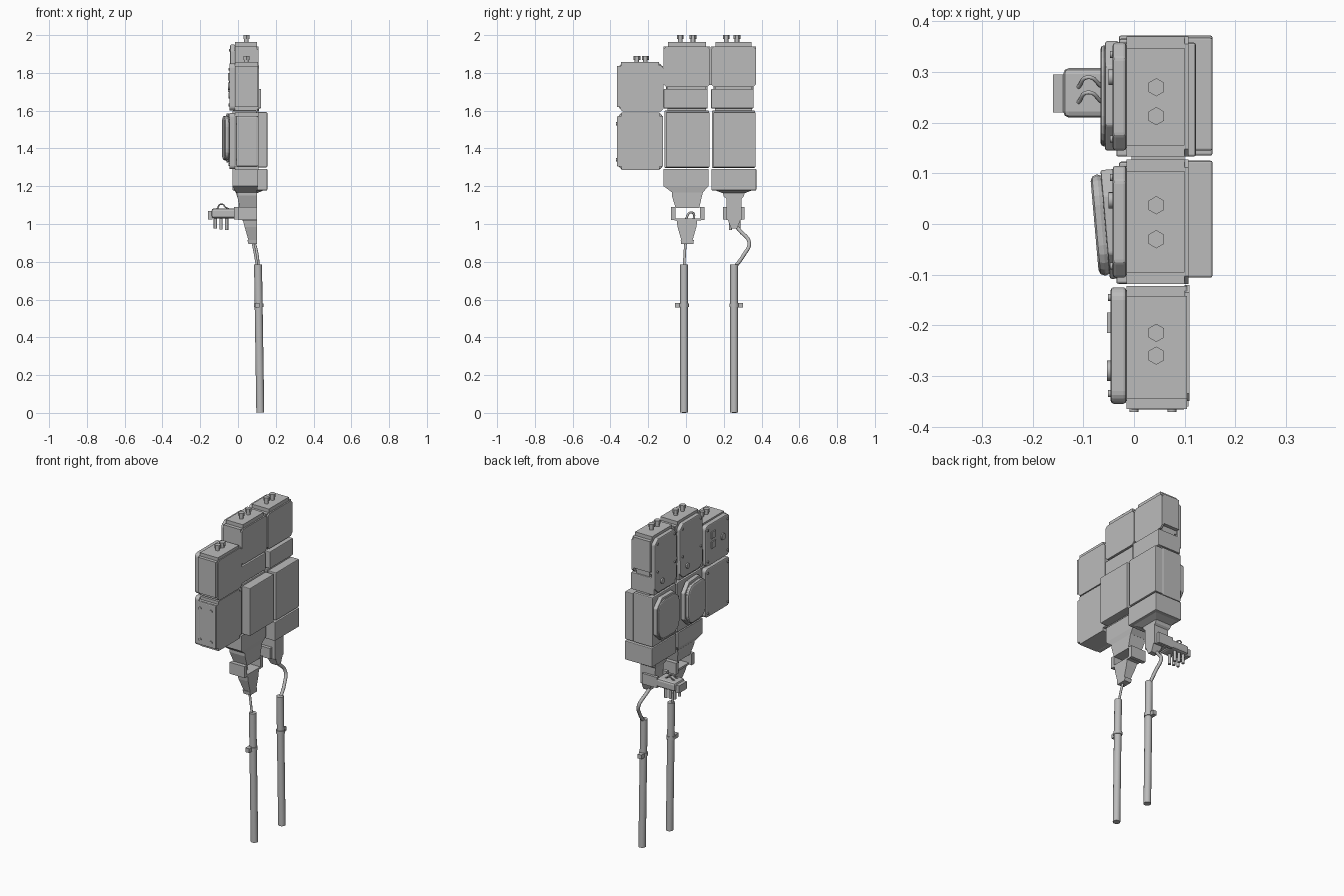
import bpy, bmesh, math
from mathutils import Vector, Matrix

cube = bpy.data.objects.get("Cube")
if cube:
    bpy.data.objects.remove(cube, do_unlink=True)

grey = bpy.data.materials.new("plain grey")
grey.use_nodes = True
tone = (0.5, 0.5, 0.5, 1)
grey.diffuse_color = tone
grey.node_tree.nodes["Principled BSDF"].inputs["Base Color"].default_value = tone


def finish(name, bm, bevel=0):
    bmesh.ops.recalc_face_normals(bm, faces=bm.faces)
    mesh = bpy.data.meshes.new(name)
    bm.to_mesh(mesh)
    bm.free()
    mesh.materials.append(grey)
    obj = bpy.data.objects.new(name, mesh)
    bpy.context.collection.objects.link(obj)
    if bevel:
        mod = obj.modifiers.new("edge bevel", "BEVEL")
        mod.width, mod.segments, mod.limit_method = bevel, 2, "ANGLE"
    return obj


def outline(y0, y1, z0, z1, cut=0, style="chamfer"):
    """Rectangle in y and z whose corners are chamfered, stepped or round."""
    if not cut:
        return [(y0, z0), (y1, z0), (y1, z1), (y0, z1)]
    steps = 5 if style == "round" else 1
    pts = []
    corners = [(y0, z0, 1, 1), (y1, z0, -1, 1), (y1, z1, -1, -1), (y0, z1, 1, -1)]
    for i, (y, z, sy, sz) in enumerate(corners):
        cy, cz = y + sy * cut, z + sz * cut
        start = math.pi * (1 + i / 2)
        arc = [start + math.pi / 2 * k / steps for k in range(steps + 1)]
        run = [(cy + cut * math.cos(a), cz + cut * math.sin(a)) for a in arc]
        if style == "step":
            run.insert(1, (cy, cz))
        pts += run
    return pts


def slab(name, x0, x1, pts, bevel=0):
    """Outline in y and z pushed along x."""
    bm = bmesh.new()
    face = bm.faces.new([bm.verts.new((x0, y, z)) for y, z in pts])
    new = bmesh.ops.extrude_face_region(bm, geom=[face])["geom"]
    verts = [v for v in new if isinstance(v, bmesh.types.BMVert)]
    bmesh.ops.translate(bm, verts=verts, vec=(x1 - x0, 0, 0))
    return finish(name, bm, bevel)


def box(name, x0, x1, y0, y1, z0, z1, bevel=0):
    return slab(name, x0, x1, outline(y0, y1, z0, z1), bevel)


def loft(name, *rings):
    """Rectangles (x0, x1, y0, y1, z) joined from top to bottom."""
    bm = bmesh.new()
    loops = [[bm.verts.new(p) for p in ((a, c, z), (b, c, z), (b, d, z), (a, d, z))]
             for a, b, c, d, z in rings]
    for up, low in zip(loops, loops[1:]):
        for i in range(4):
            j = (i + 1) % 4
            bm.faces.new((up[i], up[j], low[j], low[i]))
    bm.faces.new(loops[0])
    bm.faces.new(loops[-1])
    return finish(name, bm)


def rod(name, p, q, radius, sides=16):
    p, q = Vector(p), Vector(q)
    d = q - p
    turn = Vector((0, 0, 1)).rotation_difference(d).to_matrix().to_4x4()
    bm = bmesh.new()
    bmesh.ops.create_cone(bm, cap_ends=True, segments=sides, radius1=radius, radius2=radius,
                          depth=d.length, matrix=Matrix.Translation((p + q) / 2) @ turn)
    obj = finish(name, bm)
    if sides > 6:
        for f in obj.data.polygons:
            f.use_smooth = len(f.vertices) == 4
    return obj


def cable(name, points, radius):
    curve = bpy.data.curves.new(name, "CURVE")
    curve.dimensions, curve.bevel_depth = "3D", radius
    curve.bevel_resolution, curve.resolution_u, curve.use_fill_caps = 2, 6, True
    s = curve.splines.new("BEZIER")
    s.bezier_points.add(len(points) - 1)
    for b, p in zip(s.bezier_points, points):
        b.co = p
        b.handle_left_type = b.handle_right_type = "AUTO"
    curve.materials.append(grey)
    bpy.context.collection.objects.link(bpy.data.objects.new(name, curve))


def bolts(name, z, ys):
    for y in ys:
        rod(name + "_neck", (0.044, y, z - 0.01), (0.044, y, z + 0.02), 0.012)
        rod(name + "_head", (0.044, y, z + 0.012), (0.044, y, z + 0.033), 0.018, 6)


def screws(name, x, y0, y1, z0, z1):
    for y in (y0, y1):
        for z in (z0, z1):
            rod(name, (x, y, z), (x - 0.005, y, z), 0.007, 10)


# Short column: upper and lower cases with covers
slab("short_upper_case", -0.015, 0.105, outline(-0.365, -0.122, 1.6, 1.857, 0.02, "step"))
slab("short_upper_rim", 0.1, 0.11, outline(-0.35, -0.12, 1.595, 1.84, 0.015))
slab("short_upper_cover", -0.046, -0.015, outline(-0.355, -0.125, 1.6, 1.85, 0.025, "round"), 0.006)
slab("short_lower_case", -0.015, 0.108, outline(-0.36, -0.122, 1.287, 1.59, 0.018, "step"))
slab("short_lower_cover", -0.046, -0.015, outline(-0.355, -0.125, 1.29, 1.587, 0.02, "round"), 0.006)
box("short_end_door", -0.01, 0.104, -0.366, -0.345, 1.305, 1.57, 0.006)
for x in (0, 0.075):
    for z in (1.34, 1.53):
        rod("door_screw", (x, -0.36, z), (x, -0.371, z), 0.009, 10)
screws("upper_cover_screw", -0.046, -0.335, -0.145, 1.63, 1.82)
screws("lower_cover_screw", -0.046, -0.335, -0.145, 1.315, 1.56)
for z in (1.7, 1.76):
    box("small_socket", -0.053, -0.046, -0.215, -0.175, z, z + 0.04)
rod("cover_button", (-0.044, -0.29, 1.73), (-0.053, -0.29, 1.73), 0.02)
bolts("short_bolt", 1.857, (-0.215, -0.26))

# Two tall columns: cap case, narrow band, main case and outer panel
for tag, y0, y1 in (("middle", -0.118, 0.127), ("rear", 0.133, 0.37)):
    slab(tag + "_cap_case", -0.015, 0.1, outline(y0, y1, 1.73, 1.963, 0.022, "step"))
    slab(tag + "_cap_rim", 0.095, 0.108, outline(y0, y1, 1.725, 1.94, 0.015))
    slab(tag + "_cap_cover", -0.042, -0.015,
         outline(y0 + 0.012, y1 - 0.012, 1.62, 1.95, 0.03), 0.006)
    screws(tag + "_cap_screw", -0.042, y0 + 0.035, y1 - 0.035, 1.75, 1.92)
    rod(tag + "_cap_button", (-0.04, y1 - 0.08, 1.68), (-0.05, y1 - 0.08, 1.68), 0.016)
    box(tag + "_band", -0.035, 0.122 if tag == "rear" else 0.108, y0, y1 - 0.012, 1.612, 1.715, 0.004)
    box(tag + "_band_core", 0, 0.09, y0 + 0.02, y1 - 0.02, 1.57, 1.75)
    box(tag + "_main_case", -0.03, 0.1, y0 + 0.004, y1 - 0.004, 1.297, 1.6, 0.005)
    box(tag + "_outer_panel", 0.1, 0.155, y0 + 0.012, y1 - 0.002, 1.3, 1.592, 0.004)
bolts("middle_bolt", 1.967, (-0.03, 0.037))
bolts("rear_bolt", 1.967, (0.213, 0.27))
box("cap_bridge", -0.005, 0.1, 0.1, 0.16, 1.735, 1.935)

# Domed meter covers on the main cases, the middle one slightly turned
for tag, y, depth, turn in (("middle", 0, 0.03, 5), ("rear", 0.253, 0.018, 0)):
    ring = slab(tag + "_meter_ring", -0.015, 0.012,
                outline(-0.108, 0.108, -0.13, 0.13, 0.05), 0.004)
    lens = slab(tag + "_meter_lens", -depth - 0.006, -0.01,
                outline(-0.1, 0.1, -0.118, 0.118, 0.06, "round"), 0.012)
    for part in (ring, lens):
        part.location = (-0.042, y, 1.455)
        part.rotation_euler.z = math.radians(turn)

# Middle foot: hopper, open bracket and funnel
loft("middle_foot", (-0.03, 0.105, -0.118, 0.118, 1.292), (-0.03, 0.105, -0.118, 0.118, 1.2),
     (-0.01, 0.1, -0.075, 0.09, 1.168))
loft("middle_neck", (-0.005, 0.1, -0.075, 0.09, 1.17), (-0.005, 0.1, -0.075, 0.085, 1.15),
     (0.01, 0.1, -0.055, 0.07, 1.085))
for y in (-0.08, 0.073):
    box("bracket_post", 0, 0.1, y, y + 0.025, 1.02, 1.09)
loft("bracket_sill", (0.02, 0.1, -0.06, 0.08, 1.03), (0.02, 0.1, -0.06, 0.08, 1.018))
loft("cable_funnel", (0.025, 0.1, -0.05, 0.06, 1.025), (0.035, 0.1, -0.045, 0.055, 0.985),
     (0.055, 0.1, -0.025, 0.035, 0.915))
loft("funnel_lip", (0.05, 0.1, -0.028, 0.042, 0.915), (0.055, 0.1, -0.025, 0.038, 0.893))
cable("bracket_wire", [(0.06, 0, 1.025), (0.04, 0.02, 1.06), (0.03, 0.04, 1.055), (0.03, 0.04, 1.02)], 0.006)

# Rear foot: case, neck and side socket
box("rear_foot", -0.03, 0.155, 0.135, 0.372, 1.178, 1.292, 0.004)
loft("rear_foot_base", (-0.02, 0.14, 0.15, 0.355, 1.18), (-0.01, 0.1, 0.195, 0.31, 1.163),
     (-0.005, 0.1, 0.2, 0.305, 1.145), (0, 0.1, 0.215, 0.295, 1.135), (0.01, 0.1, 0.215, 0.295, 1.02))
for y in (0.195, 0.29):
    box("socket_arm", -0.02, 0.08, y, y + 0.02, 1.025, 1.09)
loft("rear_funnel", (0.035, 0.1, 0.22, 0.29, 1.025), (0.055, 0.1, 0.24, 0.27, 0.975))
box("side_socket", -0.14, -0.01, 0.21, 0.308, 1.03, 1.082, 0.012)
box("socket_plug", -0.16, -0.135, 0.22, 0.295, 1.025, 1.07)
for x in (-0.12, -0.09, -0.06):
    for y in (0.235, 0.28):
        rod("socket_pin", (x, y, 1.035), (x, y, 0.96 + abs(x) / 8), 0.009, 10)
for y in (0.24, 0.27):
    cable("socket_wire", [(-0.11, y, 1.08), (-0.09, y + 0.02, 1.105), (-0.06, y, 1.085), (-0.02, y, 1.07)], 0.004)

# Conduits with clamps and feeding cables
for tag, y, side in (("middle", -0.01, -1), ("rear", 0.255, 1)):
    rod(tag + "_conduit", (0.118, y, 0.001), (0.106, y, 0.785), 0.021)
    rod(tag + "_clamp_ring", (0.109, y, 0.56), (0.109, y, 0.58), 0.025)
    end = y + side * 0.047
    box(tag + "_clamp_ear", 0.09, 0.115, min(y, end), max(y, end), 0.557, 0.583)
cable("middle_cable", [(0.07, 0.002, 0.93), (0.085, -0.005, 0.87), (0.102, -0.01, 0.77)], 0.007)
cable("rear_cable", [(0.055, 0.255, 1), (0.065, 0.285, 0.965), (0.085, 0.335, 0.9),
                     (0.1, 0.305, 0.835), (0.105, 0.262, 0.775)], 0.01)
